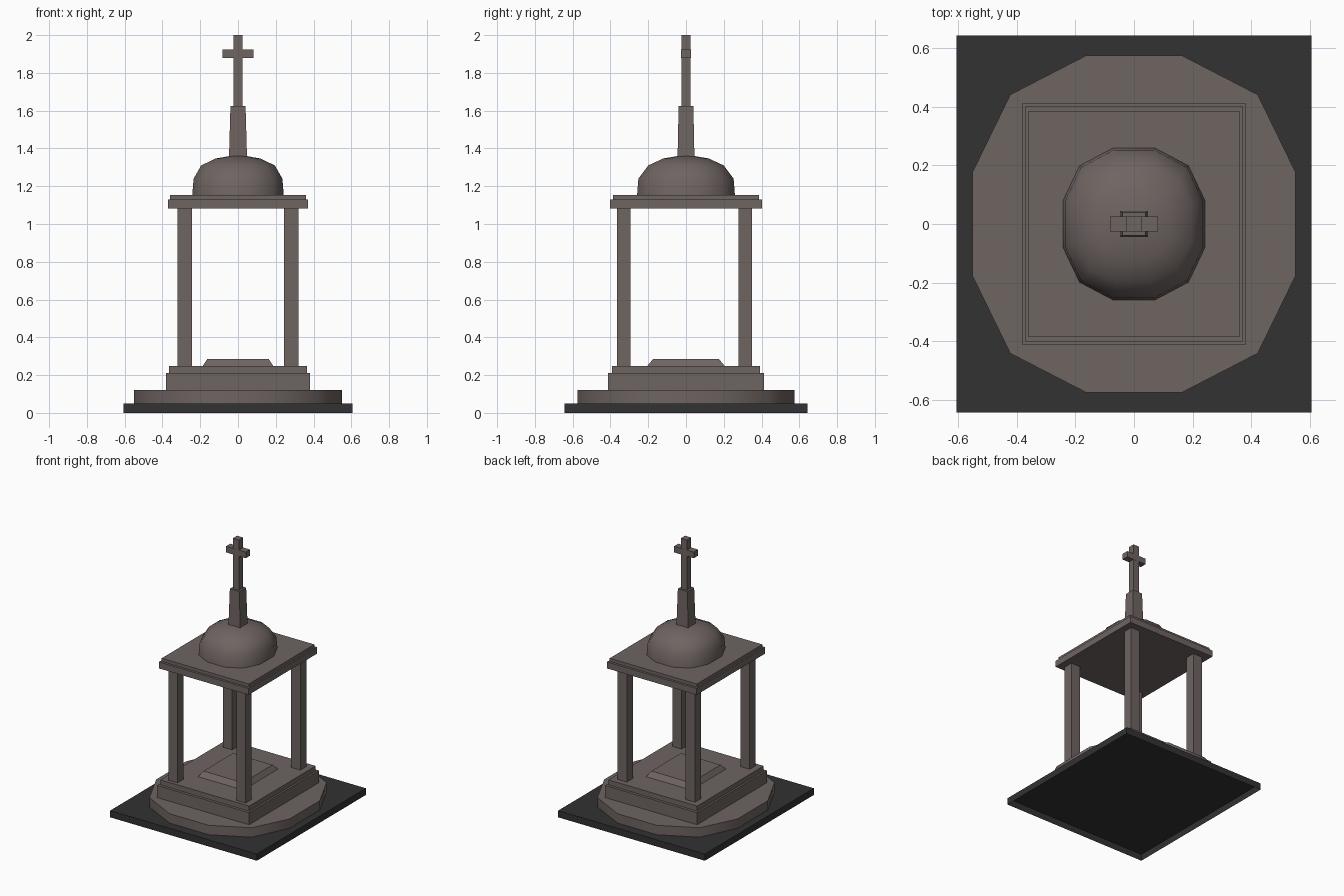
import bpy
import bmesh

cube = bpy.data.objects.get("Cube")
if cube:
    bpy.data.objects.remove(cube, do_unlink=True)


def material(name, r, g, b):
    mat = bpy.data.materials.new(name)
    mat.use_nodes = True
    mat.diffuse_color = (r, g, b, 1)
    node = next(n for n in mat.node_tree.nodes if n.type == "BSDF_PRINCIPLED")
    node.inputs["Base Color"].default_value = (r, g, b, 1)
    return mat


STONE = material("warm grey stone", 0.158, 0.128, 0.121)
DARK = material("charcoal ground", 0.032, 0.032, 0.032)


def loft(name, outline, levels, mat=STONE, base=True):
    """Stack scaled copies of an outline; each level is (z, half_x, half_y)."""
    bm = bmesh.new()
    rings = [[bm.verts.new((x * hx, y * hy, z)) for x, y in outline]
             for z, hx, hy in levels]
    n = len(outline)
    for low, high in zip(rings, rings[1:]):
        for i in range(n):
            j = (i + 1) % n
            bm.faces.new((low[i], low[j], high[j], high[i]))
    if base:
        bm.faces.new(rings[0][::-1])
    bm.faces.new(rings[-1])
    mesh = bpy.data.meshes.new(name)
    bm.to_mesh(mesh)
    bm.free()
    mesh.materials.append(mat)
    obj = bpy.data.objects.new(name, mesh)
    bpy.context.collection.objects.link(obj)
    return obj


def smooth(obj):
    bpy.ops.object.select_all(action="DESELECT")
    obj.select_set(True)
    bpy.context.view_layer.objects.active = obj
    bpy.ops.object.shade_smooth_by_angle(angle=0.9)


# Outlines of unit half size: a square and a slightly squared twelve-sided ring
SQUARE = [(-1, -1), (1, -1), (1, 1), (-1, 1)]
corner = [(1, 0.31), (0.767, 0.767), (0.295, 1)]
ROUND = (corner + [(-x, y) for x, y in reversed(corner)]
         + [(-x, -y) for x, y in corner]
         + [(x, -y) for x, y in reversed(corner)])


def slab(name, z0, z1, hx, hy):
    return loft(name, SQUARE, [(z0, hx, hy), (z1, hx, hy)])


# Ground plate, hollow underneath
loft("ground_plate", SQUARE, [(0, 0.605, 0.642), (0.05, 0.605, 0.642)],
     DARK, base=False)

# Drum and stepped floor
smooth(loft("round_step", ROUND, [(0.05, 0.55, 0.575), (0.12, 0.55, 0.575)],
            base=False))
slab("plinth", 0.12, 0.21, 0.38, 0.412)
slab("floor_slab", 0.21, 0.248, 0.366, 0.392)
loft("floor_block", SQUARE, [(0.248, 0.187, 0.205), (0.285, 0.163, 0.175)])

# Four pillars
for side, x in (("right", -0.281), ("left", 0.281)):
    for end, y in (("front", -0.33), ("back", 0.314)):
        pillar = slab(f"{end}_{side}_pillar", 0.248, 1.082, 0.038, 0.036)
        pillar.location = (x, y, 0)

# Roof slabs
slab("roof_slab", 1.082, 1.13, 0.37, 0.403)
slab("roof_top_slab", 1.13, 1.154, 0.359, 0.386)

# Dome
smooth(loft("dome", ROUND, [(1.154, 0.242, 0.259), (1.24, 0.235, 0.252),
                            (1.31, 0.195, 0.2), (1.347, 0.118, 0.12),
                            (1.362, 0.03, 0.03)]))

# Tapered spire and cross
loft("spire", SQUARE, [(1.34, 0.048, 0.045), (1.625, 0.04, 0.039)])
slab("cross_upright", 1.625, 2.0, 0.025, 0.025)
slab("cross_arm", 1.88, 1.925, 0.082, 0.0255)
